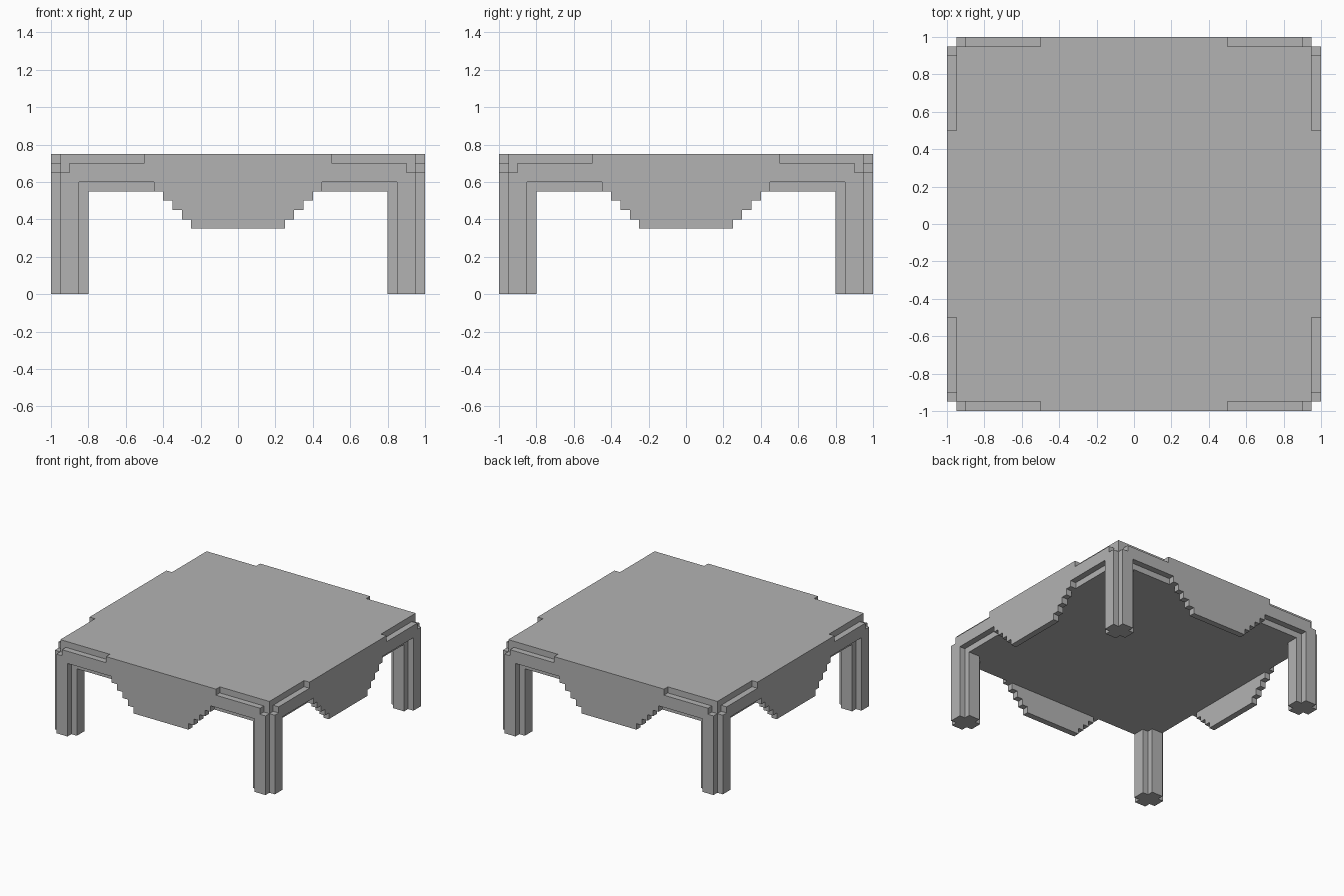
import bpy
import bmesh
from math import pi
from mathutils import Matrix

cube = bpy.data.objects.get("Cube")
if cube:
    bpy.data.objects.remove(cube, do_unlink=True)

# Single plain grey
grey = bpy.data.materials.new("plain_grey")
grey.use_nodes = True
colour = (0.45, 0.45, 0.45, 1)
grey.diffuse_color = colour
grey.node_tree.nodes["Principled BSDF"].inputs["Base Color"].default_value = colour


def extrude_part(name, outline, direction, turn=0):
    """Extrude a flat 3D outline along a direction, then turn it about z."""
    bm = bmesh.new()
    face = bm.faces.new([bm.verts.new(p) for p in outline])
    top = bmesh.ops.extrude_face_region(bm, geom=[face], use_keep_orig=True)
    moved = [v for v in top["geom"] if isinstance(v, bmesh.types.BMVert)]
    bmesh.ops.translate(bm, verts=moved, vec=direction)
    bmesh.ops.rotate(bm, verts=bm.verts, matrix=Matrix.Rotation(turn, 3, "Z"))
    bmesh.ops.recalc_face_normals(bm, faces=bm.faces)
    mesh = bpy.data.meshes.new(name)
    bm.to_mesh(mesh)
    bm.free()
    mesh.materials.append(grey)
    obj = bpy.data.objects.new(name, mesh)
    bpy.context.collection.objects.link(obj)
    return obj


STEP = 0.05
EDGE = 0.95
UNDERSIDE = 0.55
TOP = 0.75

# Tabletop slab
square = [(-EDGE, -EDGE), (EDGE, -EDGE), (EDGE, EDGE), (-EDGE, EDGE)]
extrude_part("tabletop", [(x, y, UNDERSIDE) for x, y in square],
             (0, 0, TOP - UNDERSIDE))

# Side panel outline, right half from top centre: notched upper corner,
# outer half of the leg, arch, then the stepped apron
half = [(0.5, TOP), (0.5, 0.7), (0.9, 0.7), (0.9, 0.65), (EDGE, 0.65),
        (EDGE, 0), (0.85, 0), (0.85, 0.6), (0.45, 0.6), (0.45, UNDERSIDE)]
for i in range(4):
    x, z = 0.4 - i * STEP, UNDERSIDE - i * STEP
    half += [(x, z), (x, z - STEP)]
panel = half + [(-x, z) for x, z in reversed(half)]

# Leg core with a notched inner corner
leg = [(EDGE, EDGE), (0.8, EDGE), (0.8, 0.85), (0.85, 0.85), (0.85, 0.8), (EDGE, 0.8)]

sides = ["front", "left", "back", "right"]
corners = ["back_left", "back_right", "front_right", "front_left"]
for i in range(4):
    turn = i * pi / 2
    extrude_part(sides[i] + "_panel", [(x, -1, z) for x, z in panel],
                 (0, STEP, 0), turn)
    extrude_part(corners[i] + "_leg", [(x, y, 0) for x, y in leg],
                 (0, 0, UNDERSIDE), turn)
